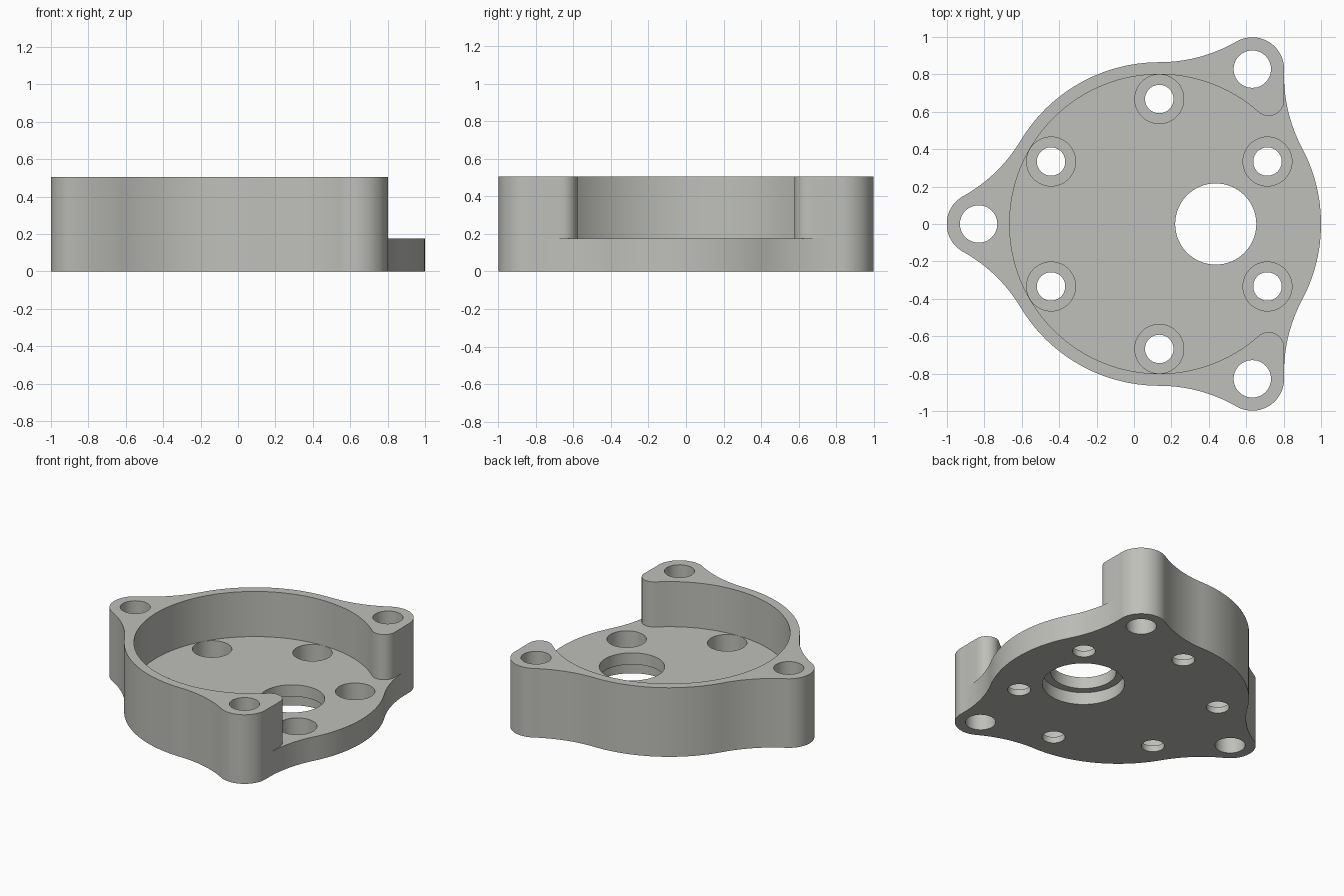
import bpy, bmesh, math
from mathutils import Vector

if "Cube" in bpy.data.objects:
    bpy.data.objects.remove(bpy.data.objects["Cube"])

HEIGHT, FLOOR = 0.505, 0.175            # overall height, top of the base plate
C = Vector((0.135, 0))                  # centre of the round body
R, POCKET_R = 0.865, 0.80               # body and pocket radii
LUG_D, LUG_R, FILLET_R = 0.966, 0.17, 0.825
LUG_ANGLES = [math.radians(a) for a in (59, 180, 301)]


def polar(c, r, a):
    return Vector((c.x + r * math.cos(a), c.y + r * math.sin(a)))


def arc(c, r, a0, a1, n):
    return [polar(c, r, a0 + (a1 - a0) * i / n) for i in range(n + 1)]


def angle(v):
    return math.atan2(v.y, v.x)


def prism(name, pts, z0, z1):
    """Extrude a closed outline from z0 to z1."""
    clean = [p for i, p in enumerate(pts) if (p - pts[i - 1]).length > 1e-4]
    bm = bmesh.new()
    face = bm.faces.new([bm.verts.new((p.x, p.y, z0)) for p in clean])
    top = bmesh.ops.extrude_face_region(bm, geom=[face])["geom"]
    bmesh.ops.translate(bm, vec=(0, 0, z1 - z0),
                        verts=[v for v in top if isinstance(v, bmesh.types.BMVert)])
    bmesh.ops.recalc_face_normals(bm, faces=bm.faces)
    mesh = bpy.data.meshes.new(name)
    bm.to_mesh(mesh)
    bm.free()
    obj = bpy.data.objects.new(name, mesh)
    bpy.context.collection.objects.link(obj)
    return obj


def cut(obj, pts, z0, z1):
    """Subtract an extruded outline from obj."""
    cutter = prism("cutter", pts, z0, z1)
    cutter.hide_render = True
    mod = obj.modifiers.new("cut", "BOOLEAN")
    mod.operation, mod.solver, mod.object = "DIFFERENCE", "EXACT", cutter
    bpy.context.view_layer.objects.active = obj
    bpy.ops.object.modifier_apply(modifier=mod.name)
    bpy.data.objects.remove(cutter)


def bore(obj, c, r, z0, z1, n=48):
    cut(obj, arc(c, r, 0, 2 * math.pi, n)[:-1], z0, z1)


# Outer outline: round body, three lugs, concave blends between them
beta = math.acos((LUG_D**2 + (R + FILLET_R)**2 - (LUG_R + FILLET_R)**2)
                 / (2 * LUG_D * (R + FILLET_R)))
outline = []
for i, a in enumerate(LUG_ANGLES):
    lug = polar(C, LUG_D, a)
    f0, f1 = (polar(C, R + FILLET_R, a + s * beta) for s in (-1, 1))
    s0, e0 = a - beta + math.pi, angle(lug - f0)
    s1, e1 = angle(lug - f1), a + beta + math.pi
    outline += arc(f0, FILLET_R, s0, s0 + math.remainder(e0 - s0, 2 * math.pi), 16)
    l0 = angle(f0 - lug)
    outline += arc(lug, LUG_R, l0, l0 + (angle(f1 - lug) - l0) % (2 * math.pi), 32)
    outline += arc(f1, FILLET_R, s1, s1 + math.remainder(e1 - s1, 2 * math.pi), 16)
    nxt = LUG_ANGLES[(i + 1) % 3] + (2 * math.pi if i == 2 else 0)
    outline += arc(C, R, a + beta, nxt - beta, 24)
housing = prism("housing", outline, 0, HEIGHT)

# Pocket: round recess, open on the right between rounded wall ends
tip_r, edge_x = 0.083, 0.803
tip_x = edge_x - tip_r
tip_y = math.sqrt((POCKET_R + tip_r)**2 - (tip_x - C.x)**2)
t = math.atan2(tip_y, tip_x - C.x)
pocket = arc(C, POCKET_R, t, 2 * math.pi - t, 96)
pocket += arc(Vector((tip_x, -tip_y)), tip_r, math.pi - t, 0, 16)
pocket += [Vector((edge_x, -1.1)), Vector((1.2, -1.1)),
           Vector((1.2, 1.1)), Vector((edge_x, 1.1))]
pocket += arc(Vector((tip_x, tip_y)), tip_r, 0, -(math.pi - t), 16)
cut(housing, pocket, FLOOR, HEIGHT + 0.1)

# Lug bolt holes
for a in LUG_ANGLES:
    bore(housing, polar(C, LUG_D, a), 0.1, -0.1, HEIGHT + 0.1)

# Six counterbored screw holes
for k in range(6):
    p = polar(C, 0.668, math.radians(30 + 60 * k))
    bore(housing, p, 0.131, 0.045, FLOOR + 0.1)
    bore(housing, p, 0.076, -0.1, FLOOR + 0.1)

# Off-centre shaft hole, wider from below
shaft = Vector((0.437, 0))
bore(housing, shaft, 0.217, -0.1, FLOOR + 0.1, 64)
bore(housing, shaft, 0.272, -0.1, 0.09, 64)

# Finish
gray = bpy.data.materials.new("warm gray")
gray.diffuse_color = (0.52, 0.52, 0.49, 1)
gray.use_nodes = True
gray.node_tree.nodes["Principled BSDF"].inputs["Base Color"].default_value = gray.diffuse_color
housing.data.materials.clear()
housing.data.materials.append(gray)
for f in housing.data.polygons:
    f.material_index = 0
housing.select_set(True)
bpy.context.view_layer.objects.active = housing
bpy.ops.object.shade_smooth_by_angle(angle=math.radians(30))
